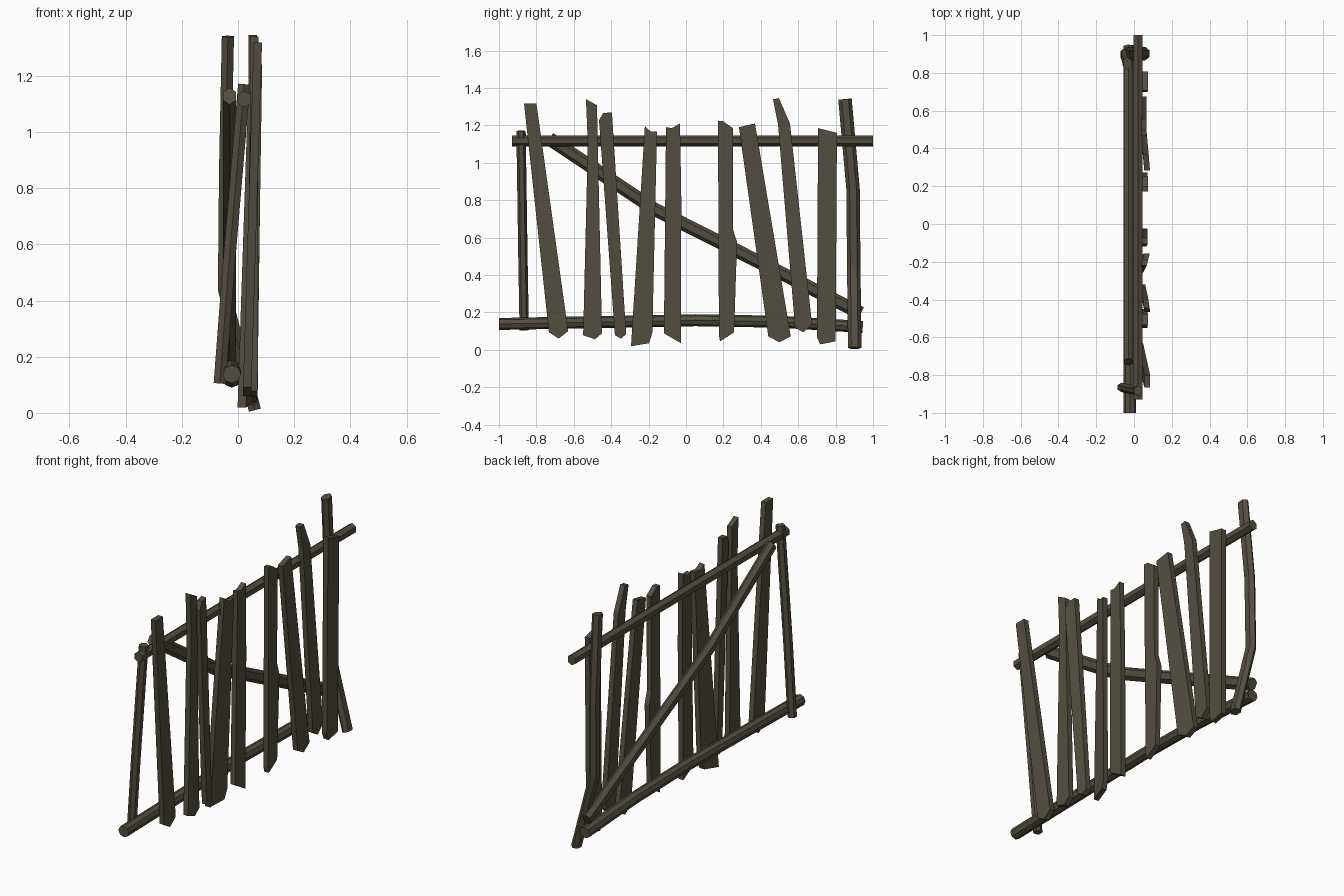
import bpy, bmesh, math
from mathutils import Vector

wood = bpy.data.materials.new("weathered dark wood")
wood.diffuse_color = (0.088, 0.076, 0.051, 1.0)


def finish(name, bm):
    bmesh.ops.recalc_face_normals(bm, faces=bm.faces)
    mesh = bpy.data.meshes.new(name)
    bm.to_mesh(mesh)
    bm.free()
    mesh.materials.append(wood)
    obj = bpy.data.objects.new(name, mesh)
    bpy.context.collection.objects.link(obj)
    return obj


def pole(name, path, rx, rv, sides=6):
    """Low-poly pole along a bent path; rx is the radius in x, rv the other."""
    pts = [Vector(p) for p in path]
    bm = bmesh.new()
    rings = []
    for i, p in enumerate(pts):
        t = (pts[min(i + 1, len(pts) - 1)] - pts[max(i - 1, 0)]).normalized()
        v = t.cross(Vector((1, 0, 0))).normalized()
        u = v.cross(t).normalized()
        ring = []
        for k in range(sides):
            a = math.tau * k / sides
            ring.append(bm.verts.new(p + v * rv * math.cos(a) + u * rx * math.sin(a)))
        rings.append(ring)
    for a, b in zip(rings, rings[1:]):
        for k in range(sides):
            n = (k + 1) % sides
            bm.faces.new((a[k], a[n], b[n], b[k]))
    bm.faces.new(rings[0])
    bm.faces.new(rings[-1])
    return finish(name, bm)


def plank(name, outline, x_low, x_high, twist=0.0, thick=0.03):
    """Board cut from a y,z outline, leaning from x_low to x_high."""
    cy = sum(p[0] for p in outline) / len(outline)
    bm = bmesh.new()

    def layer(dx):
        return [bm.verts.new((x_low + (x_high - x_low) * z / 1.3 + twist * (y - cy) + dx, y, z))
                for y, z in outline]
    back, front = layer(-thick / 2), layer(thick / 2)
    n = len(outline)
    bm.faces.new(back)
    bm.faces.new(front)
    for i in range(n):
        j = (i + 1) % n
        bm.faces.new((back[i], back[j], front[j], front[i]))
    return finish(name, bm)


# Rails
pole("top_rail", [(0.022, -0.93, 1.117), (0.022, 1.0, 1.117)], 0.028, 0.03)
pole("bottom_rail", [(-0.022, -1.0, 0.138), (-0.022, 0.05, 0.158), (-0.022, 0.5, 0.15),
                     (-0.022, 0.945, 0.122)], 0.033, 0.032, 8)

# Diagonal brace behind the top rail
pole("diagonal_brace", [(-0.03, -0.73, 1.128), (-0.03, -0.166, 0.75),
                        (-0.03, 0.935, 0.195)], 0.027, 0.036)

# End posts
pole("left_post", [(-0.065, -0.865, 0.105), (-0.035, -0.872, 0.5),
                   (0.022, -0.882, 1.17)], 0.025, 0.025)
pole("right_post", [(0.06, 0.902, 0.01), (-0.05, 0.897, 0.44), (-0.046, 0.893, 0.86),
                    (-0.036, 0.85, 1.34)], 0.025, 0.036)

# Rough-cut pickets, left to right
plank("picket_1", [(-0.866, 1.318), (-0.733, 0.093), (-0.68, 0.06), (-0.63, 0.10),
                   (-0.80, 1.318)], 0.03, 0.07)
plank("picket_2", [(-0.535, 1.34), (-0.525, 1.1), (-0.55, 0.078), (-0.487, 0.056),
                   (-0.449, 0.088), (-0.476, 1.307)], 0.055, 0.058)
plank("picket_3", [(-0.465, 1.227), (-0.38, 0.078), (-0.348, 0.06), (-0.32, 0.083),
                   (-0.396, 1.27), (-0.444, 1.265)], 0.055, 0.06, -0.15)
plank("picket_4", [(-0.22, 1.195), (-0.294, 0.019), (-0.198, 0.035), (-0.18, 0.09),
                   (-0.155, 1.168), (-0.19, 1.168)], 0.035, 0.058, 0.25)
plank("picket_5", [(-0.107, 1.19), (-0.112, 0.7), (-0.118, 0.088), (-0.027, 0.035),
                   (-0.025, 0.8), (-0.032, 1.21), (-0.075, 1.185)], 0.05, 0.058)
plank("picket_6", [(0.171, 1.222), (0.176, 0.078), (0.182, 0.045), (0.257, 0.093),
                   (0.273, 0.575), (0.251, 0.645), (0.251, 1.185), (0.198, 1.222)], 0.052, 0.06)
plank("picket_7", [(0.283, 1.19), (0.44, 0.072), (0.50, 0.04), (0.56, 0.072),
                   (0.369, 1.21)], 0.055, 0.058, -0.08)
plank("picket_8", [(0.465, 1.34), (0.492, 1.205), (0.583, 0.12), (0.626, 0.093),
                   (0.674, 0.136), (0.556, 1.21), (0.497, 1.345)], 0.05, 0.052)
plank("picket_9", [(0.706, 1.185), (0.70, 0.067), (0.717, 0.029), (0.80, 0.045),
                   (0.807, 1.16)], 0.055, 0.06)
